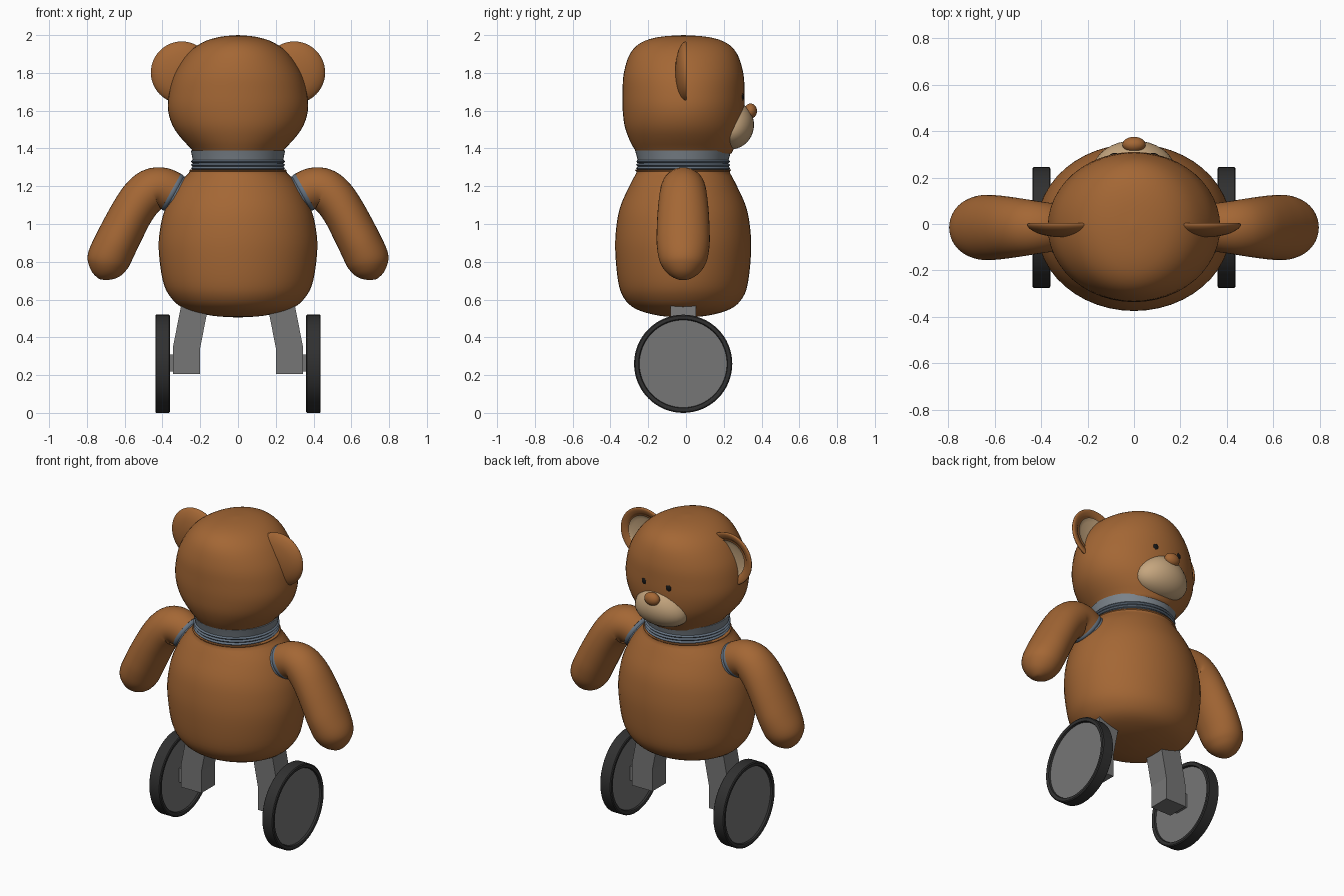
import bpy, bmesh, math
from mathutils import Vector as V

if "Cube" in bpy.data.objects:
    bpy.data.objects.remove(bpy.data.objects["Cube"])

CY = -0.015  # depth centre of body, arms, wheels


def mat(name, rgb):
    m = bpy.data.materials.new(name)
    m.diffuse_color = (*rgb, 1)
    m.use_nodes = True
    m.node_tree.nodes["Principled BSDF"].inputs["Base Color"].default_value = m.diffuse_color
    return m


BROWN = mat("brown_fur", (0.37, 0.135, 0.035))
TAN = mat("tan_fur", (0.56, 0.38, 0.21))
BLACK = mat("black", (0.008, 0.008, 0.008))
RUBBER = mat("rubber", (0.03, 0.03, 0.03))
STEEL = mat("blue_grey", (0.13, 0.17, 0.22))
NECK = mat("neck_grey", (0.2, 0.23, 0.26))
GREY = mat("mid_grey", (0.18, 0.18, 0.18))


def finish(name, bm, m=None, angle=40):
    bmesh.ops.remove_doubles(bm, verts=bm.verts, dist=1e-4)
    bmesh.ops.recalc_face_normals(bm, faces=bm.faces)
    me = bpy.data.meshes.new(name)
    bm.to_mesh(me)
    bm.free()
    ob = bpy.data.objects.new(name, me)
    bpy.context.collection.objects.link(ob)
    if m:
        me.materials.append(m)
    me.shade_smooth()
    me.set_sharp_from_angle(angle=math.radians(angle))
    return ob


def spline(rows, n):
    """Catmull-Rom resampling of rows of numbers."""
    if n == 1:
        return rows
    out = []
    for i in range(len(rows) - 1):
        a, b, c, d = (rows[max(0, min(len(rows) - 1, i + k))] for k in (-1, 0, 1, 2))
        for j in range(n):
            t = j / n
            out.append([0.5 * (2*q + (r-p)*t + (2*p-5*q+4*r-s)*t*t + (3*q-p-3*r+s)*t**3)
                        for p, q, r, s in zip(a, b, c, d)])
    return out + [rows[-1]]


def loft(name, rings, m, seg=48, angle=40):
    """Skin through elliptical rings given as (centre, half-axis u, half-axis v)."""
    bm = bmesh.new()
    prev = None
    for c, u, v in rings:
        ring = [bm.verts.new(c + u * math.cos(a) + v * math.sin(a))
                for a in (2 * math.pi * k / seg for k in range(seg))]
        if prev:
            for k in range(seg):
                j = (k + 1) % seg
                bm.faces.new((prev[k], prev[j], ring[j], ring[k]))
        prev = ring
    return finish(name, bm, m, angle)


def turned(name, rows, m, n=4, axis="z", centre=(0, 0, 0), **kw):
    """Rows are (height, centre offset in y, radius 1, radius 2)."""
    c = V(centre)
    rings = []
    for h, o, r1, r2 in spline(rows, n):
        r1, r2 = max(r1, 0), max(r2, 0)
        if axis == "z":
            rings.append((c + V((0, o, h)), V((r1, 0, 0)), V((0, r2, 0))))
        elif axis == "y":
            rings.append((c + V((0, h, 0)), V((r1, 0, 0)), V((0, 0, r2))))
        else:
            rings.append((c + V((h, 0, 0)), V((0, r1, 0)), V((0, 0, r2))))
    return loft(name, rings, m, **kw)


def ball(name, c, r, m):
    bm = bmesh.new()
    bmesh.ops.create_uvsphere(bm, u_segments=32, v_segments=20, radius=1)
    for v in bm.verts:
        v.co = V((v.co.x * r[0], v.co.y * r[1], v.co.z * r[2])) + V(c)
    return finish(name, bm, m, 60)


# Body and head
turned("body", [(.505, CY, 0, 0), (.515, CY, .14, .13), (.55, CY, .28, .25), (.61, CY, .355, .315),
                (.70, CY, .398, .345), (.87, CY, .42, .36), (1.0, CY, .408, .352), (1.1, CY, .378, .33),
                (1.2, CY, .325, .285), (1.27, CY, .26, .248), (1.29, CY, .235, .235), (1.295, CY, 0, 0)], BROWN)
head = turned("head", [(1.36, -.01, 0, 0), (1.362, -.01, .20, .215), (1.40, -.01, .25, .265), (1.5, -.013, .335, .307),
                       (1.6, -.013, .37, .322), (1.7, -.013, .364, .323), (1.8, -.013, .334, .316),
                       (1.9, -.013, .268, .284), (1.96, -.013, .19, .225), (1.99, -.013, .10, .13),
                       (2.0, -.013, 0, 0)], BROWN)

# Neck cone with stacked bands
turned("neck", [(1.28, CY, .23, .23), (1.33, CY, .238, .238), (1.39, CY, .25, .255), (1.39, CY, 0, 0)], NECK, n=1)
for i in range(3):
    z = 1.295 + i * .018
    turned(f"neck_band_{i}", [(z - .011, CY, .22, .22), (z - .008, CY, .242, .242), (z, CY, .249, .249),
                              (z + .008, CY, .242, .242), (z + .011, CY, .22, .22)], STEEL, n=1, angle=70)

# Face
muzzle = ball("muzzle", (0, .235, 1.525), (.18, .125, .13), TAN)
for v in muzzle.data.vertices:  # narrower above, fuller cheeks below
    v.co.x *= 1 - 1.6 * (v.co.z - 1.5)
ball("nose", (0, .342, 1.598), (.05, .034, .04), BROWN)

# Arm centreline: x, z, in-plane radius, depth radius
ARM = [(.355, 1.172, .108, .105), (.405, 1.188, .112, .112), (.46, 1.178, .114, .121), (.515, 1.13, .113, .129),
       (.565, 1.055, .112, .136), (.61, .97, .114, .14), (.65, .89, .115, .14), (.685, .815, .114, .128),
       (.702, .768, .098, .105), (.715, .732, .066, .07), (.722, .71, .025, .03), (.723, .706, 0, 0)]

for s, side in ((1, "right"), (-1, "left")):
    # Eyes and ears
    ball(f"eye_{side}", (s * .083, .292, 1.672), (.022, .015, .024), BLACK)
    ear_c = (s * .297, 0, 1.802)
    turned(f"ear_{side}", [(-.056, 0, 0, 0), (-.055, 0, .05, .05), (-.043, 0, .11, .11), (-.025, 0, .147, .147),
                           (-.008, 0, .163, .163), (.002, 0, .162, .162), (.003, 0, .148, .148),
                           (-.006, 0, .125, .125), (-.018, 0, .105, .105), (-.03, 0, 0, 0)],
           BROWN, n=3, axis="y", centre=ear_c, angle=80)
    turned(f"inner_ear_{side}", [(-.005, 0, .114, .114), (-.014, 0, .09, .09), (-.02, 0, 0, 0)],
           TAN, n=2, axis="y", centre=ear_c)

    # Arm swept along its centreline
    pts = spline(ARM, 4)
    rings = [(V((s * .345, CY, 1.168)), V((0, 0, 0)), V((0, 0, 0)))]
    for i, (x, z, r, d) in enumerate(pts):
        a, b = pts[max(i - 1, 0)], pts[min(i + 1, len(pts) - 1)]
        t = V((b[0] - a[0], 0, b[1] - a[1])).normalized()
        if i < 8:
            t = t.lerp(V((.87, 0, .48)), 1 - i / 8).normalized()
        rings.append((V((s * x, CY, z)), V((-s * t.z, 0, t.x)) * max(r, 0), V((0, max(d, 0), 0))))
    loft(f"arm_{side}", rings, BROWN, seg=36, angle=50)

    # Ribbed shoulder joint along the arm's first direction
    t, u = V((s * .87, 0, .48)).normalized(), V((-s * .48, 0, .87)).normalized()
    base = V((s * .355, CY, 1.172))
    loft(f"shoulder_joint_{side}", [(base + t * h, u * r, V((0, r, 0))) for h, r in
         ((-.07, 0), (-.07, .09), (-.045, .1), (-.04, .106), (-.03, .108), (-.022, .102),
          (-.016, .106), (-.008, .108), (.004, .104), (.01, 0))], STEEL, seg=36, angle=50)

    # Bent leg strut: outline in x-z, extruded in depth
    bm = bmesh.new()
    outline = [(.20, .205), (.345, .205), (.345, .345), (.295, .60), (.15, .60), (.20, .345)]
    front = [bm.verts.new((s * x, CY - .068, z)) for x, z in outline]
    f = bm.faces.new(front)
    ext = bmesh.ops.extrude_face_region(bm, geom=[f])["geom"]
    bmesh.ops.translate(bm, vec=(0, .136, 0), verts=[e for e in ext if isinstance(e, bmesh.types.BMVert)])
    finish(f"leg_{side}", bm, GREY, 10)

    # Axle block
    bm = bmesh.new()
    bmesh.ops.create_cube(bm, size=1)
    for v in bm.verts:
        v.co = V((s * .36 + v.co.x * .06, CY + v.co.y * .09, .265 + v.co.z * .09))
    finish(f"axle_{side}", bm, GREY, 10)

    # Wheel: rubber tyre ring around a recessed disc
    wc = (s * .399, CY, .26)
    turned(f"tyre_{side}", [(h, 0, r, r) for h, r in ((-.036, .235), (-.039, .24), (-.039, .254), (-.034, .26),
           (.034, .26), (.039, .254), (.039, .24), (.036, .235), (.02, .23), (-.02, .23), (-.036, .235))],
           RUBBER, n=1, axis="x", centre=wc, seg=64, angle=30)
    turned(f"wheel_disc_{side}", [(-.025, 0, 0, 0), (-.025, 0, .234, .234), (.025, 0, .234, .234), (.025, 0, 0, 0)],
           GREY, n=1, axis="x", centre=wc, seg=64, angle=30)
